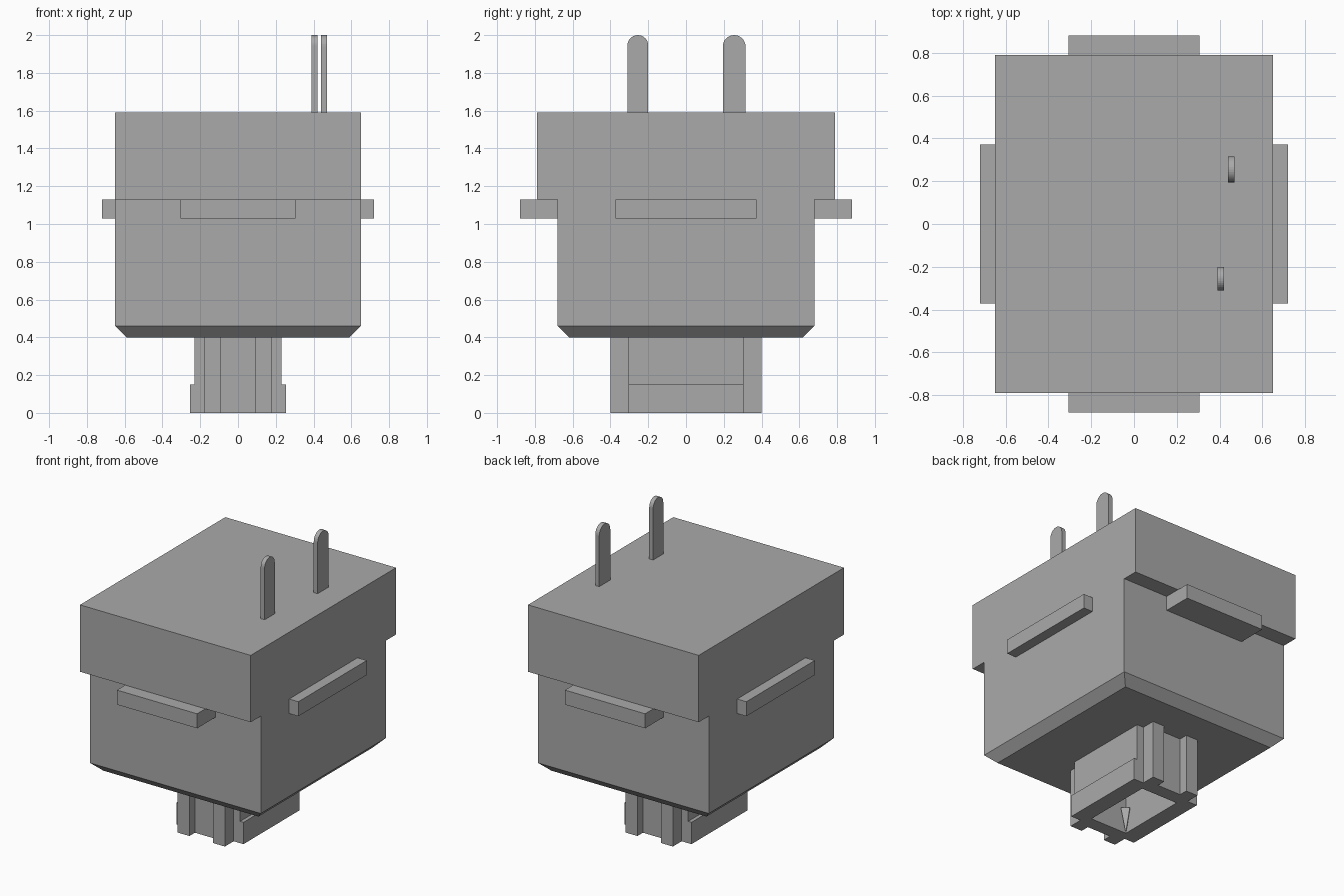
import bpy, bmesh, math
from mathutils import Vector

if "Cube" in bpy.data.objects:
    bpy.data.objects.remove(bpy.data.objects["Cube"], do_unlink=True)

grey = bpy.data.materials.new("plain grey")
grey.use_nodes = True
COLOUR = (0.4, 0.4, 0.4, 1)
grey.diffuse_color = COLOUR
grey.node_tree.nodes["Principled BSDF"].inputs["Base Color"].default_value = COLOUR


def finish(name, bm):
    bmesh.ops.recalc_face_normals(bm, faces=bm.faces)
    mesh = bpy.data.meshes.new(name)
    bm.to_mesh(mesh)
    bm.free()
    mesh.materials.append(grey)
    ob = bpy.data.objects.new(name, mesh)
    bpy.context.collection.objects.link(ob)
    return ob


def prism(name, outline, depth, place, hole=None):
    """Extrude a 2D outline; place(u, v) maps it into space."""
    bm = bmesh.new()
    edges = []
    for loop in filter(None, (outline, hole)):
        vs = [bm.verts.new(place(u, v)) for u, v in loop]
        edges += [bm.edges.new((a, b)) for a, b in zip(vs, vs[1:] + vs[:1])]
    if hole:
        bmesh.ops.triangle_fill(bm, edges=edges, use_beauty=True)
    else:
        bm.faces.new(vs)
    res = bmesh.ops.extrude_face_region(bm, geom=bm.faces[:], use_keep_orig=True)
    moved = [g for g in res["geom"] if isinstance(g, bmesh.types.BMVert)]
    bmesh.ops.translate(bm, verts=moved, vec=Vector(depth))
    return finish(name, bm)


def rect(x, y):
    return [(-x, -y), (x, -y), (x, y), (-x, y)]


def block(name, x, y, z0, z1, centre=(0, 0)):
    cx, cy = centre
    return prism(name, rect(x, y), (0, 0, z1 - z0), lambda u, v: (u + cx, v + cy, z0))


# Housing with overhanging front and back
half = [(0.68, 0.46), (0.68, 1.13), (0.79, 1.13), (0.79, 1.59)]
outline = half + [(-y, z) for y, z in reversed(half)]
prism("housing", outline, (1.3, 0, 0), lambda y, z: (-0.65, y, z))

# Chamfered underside
base = block("housing_underside", 0.65, 0.68, 0.4, 0.46)
for v in base.data.vertices:
    if v.co.z < 0.43:
        v.co.x *= 0.59 / 0.65
        v.co.y *= 0.62 / 0.68

# Mounting tabs on all four sides
for s, side, end in ((1, "left", "back"), (-1, "right", "front")):
    block(side + "_tab", 0.045, 0.372, 1.03, 1.13, (s * 0.675, 0))
    block(end + "_tab", 0.305, 0.11, 1.03, 1.13, (0, s * 0.77))

# Flat round-topped contact blades
for name, x, y, r in (("front_blade", 0.39, -0.255, 0.055), ("back_blade", 0.44, 0.255, 0.06)):
    arc = [(y + r * math.cos(math.pi * i / 16), 2 - r + r * math.sin(math.pi * i / 16))
           for i in range(17)]
    prism(name, [(y - r, 1.58), (y + r, 1.58)] + arc, (0.03, 0, 0), lambda v, z: (x, v, z))

# Hollow socket with paired ribs on its front and back
quarter = [(0.23, 0.305), (0.18, 0.305), (0.18, 0.4), (0.09, 0.4), (0.09, 0.34)]
upper = quarter + [(-x, y) for x, y in reversed(quarter)]
socket = upper + [(-x, -y) for x, y in upper]
prism("socket", socket, (0, 0, 0.4), lambda x, y: (x, y, 0), rect(0.14, 0.246))

# Raised lips around the lower socket sides
for s, side in ((1, "left"), (-1, "right")):
    block(side + "_socket_lip", 0.0225, 0.305, 0, 0.15, (s * 0.2325, 0))

# Pointed key in the socket corner
bm = bmesh.new()
bmesh.ops.create_cone(bm, segments=4, radius1=0.004, radius2=0.04, depth=0.15, cap_ends=True)
bmesh.ops.translate(bm, verts=bm.verts, vec=(-0.13, -0.235, 0.085))
finish("socket_key", bm)
